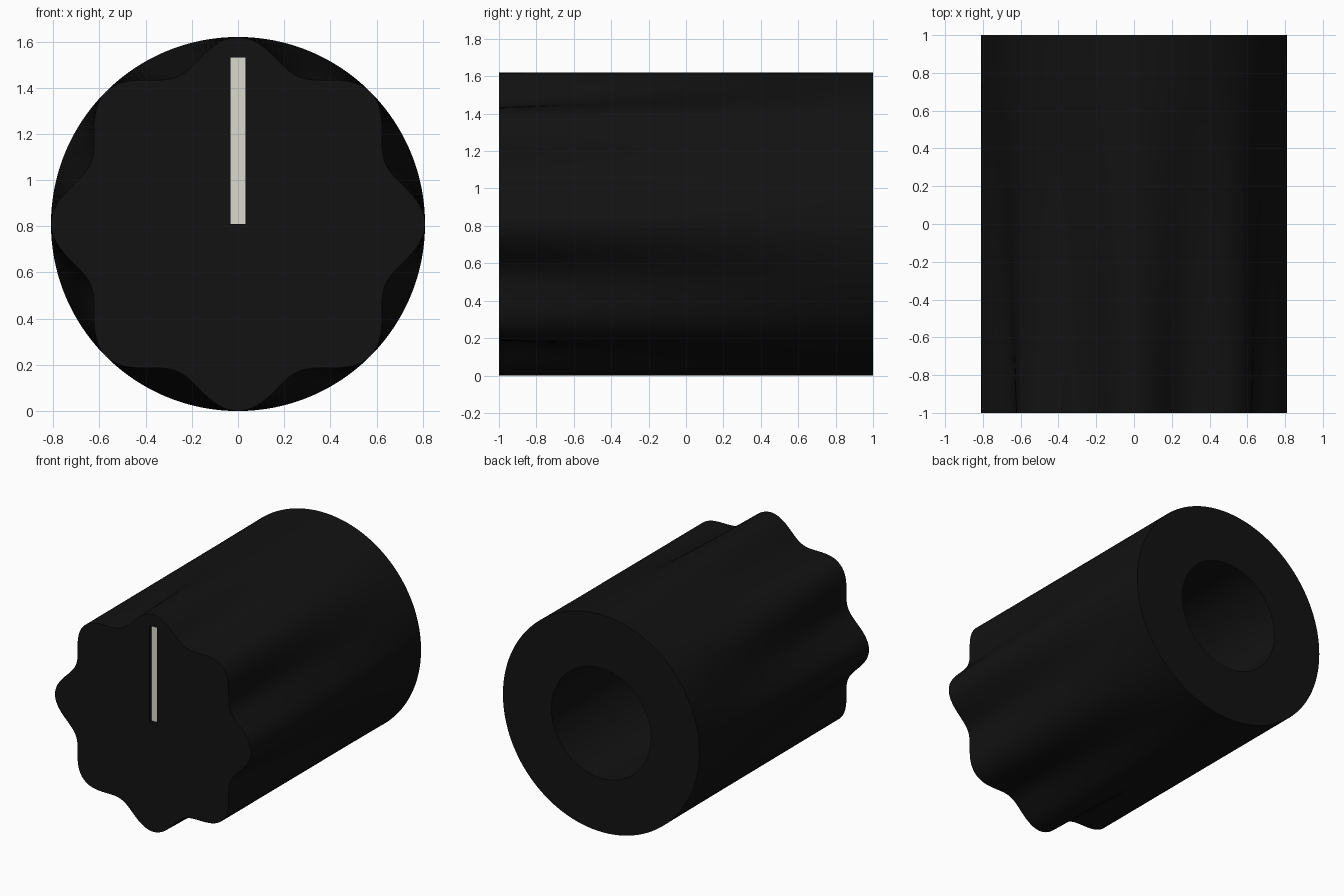
import bpy, bmesh, math

if "Cube" in bpy.data.objects:
    bpy.data.objects.remove(bpy.data.objects["Cube"])

R, ZC, N = 0.81, 0.81, 192          # outer radius, axis height, segments
LOBES, DEPTH = 8, 0.12              # flutes round the front edge
BORE_R, BORE_END = 0.41, -0.6       # shaft hole from the back
BAR_W, BAR_Z0, BAR_Z1, BAR_D = 0.064, 0.81, 1.53, 0.03


def material(name, col):
    m = bpy.data.materials.new(name)
    m.diffuse_color = (*col, 1)
    m.use_nodes = True
    m.node_tree.nodes["Principled BSDF"].inputs["Base Color"].default_value = m.diffuse_color
    return m


def make_object(name, bm, mat):
    bmesh.ops.recalc_face_normals(bm, faces=bm.faces)
    me = bpy.data.meshes.new(name)
    bm.to_mesh(me)
    bm.free()
    me.materials.append(mat)
    ob = bpy.data.objects.new(name, me)
    bpy.context.collection.objects.link(ob)
    return ob


def ring(bm, y, radius, flute=0.0):
    verts = []
    for i in range(N):
        a = 2 * math.pi * i / N
        r = radius - flute * (1 - math.cos(LOBES * a)) / 2
        verts.append(bm.verts.new((r * math.cos(a), y, ZC + r * math.sin(a))))
    return verts


def bar_loop(bm, y):
    h = BAR_W / 2
    return [bm.verts.new((x, y, z)) for x, z in
            ((-h, BAR_Z0), (h, BAR_Z0), (h, BAR_Z1), (-h, BAR_Z1))]


def bridge(bm, a, b):
    for i in range(len(a)):
        j = (i + 1) % len(a)
        bm.faces.new((a[i], a[j], b[j], b[i]))


def loop_edges(bm, loop):
    return [bm.edges.get((loop[i - 1], loop[i])) for i in range(len(loop))]


# Knob body: fluted front blending to a round back, with a blind bore
bm = bmesh.new()
ROWS = 10
rings = [ring(bm, -1 + 2 * k / ROWS, R, DEPTH * (1 - k / ROWS)) for k in range(ROWS + 1)]
rings += [ring(bm, 1, BORE_R), ring(bm, BORE_END, BORE_R)]
for a, b in zip(rings, rings[1:]):
    bridge(bm, a, b)
bm.faces.new(rings[-1])

# Pointer groove sunk into the front face
mouth, bed = bar_loop(bm, -1), bar_loop(bm, -1 + BAR_D)
bridge(bm, mouth, bed)
bm.faces.new(bed)
bmesh.ops.triangle_fill(bm, edges=loop_edges(bm, rings[0]) + loop_edges(bm, mouth),
                        use_beauty=True, normal=(0, -1, 0))
knob = make_object("knob_body", bm, material("black_plastic", (0.006, 0.006, 0.006)))

# Pale inlay on the groove floor
bm = bmesh.new()
bm.faces.new(bar_loop(bm, -1 + BAR_D - 0.002))
inlay = make_object("pointer_line", bm, material("off_white", (0.7, 0.7, 0.62)))
for f in inlay.data.polygons:
    if f.normal.y > 0:
        inlay.data.flip_normals()

# Smooth sides with crisp rims
bpy.ops.object.select_all(action='DESELECT')
knob.select_set(True)
bpy.context.view_layer.objects.active = knob
bpy.ops.object.shade_smooth_by_angle(angle=math.radians(35))
